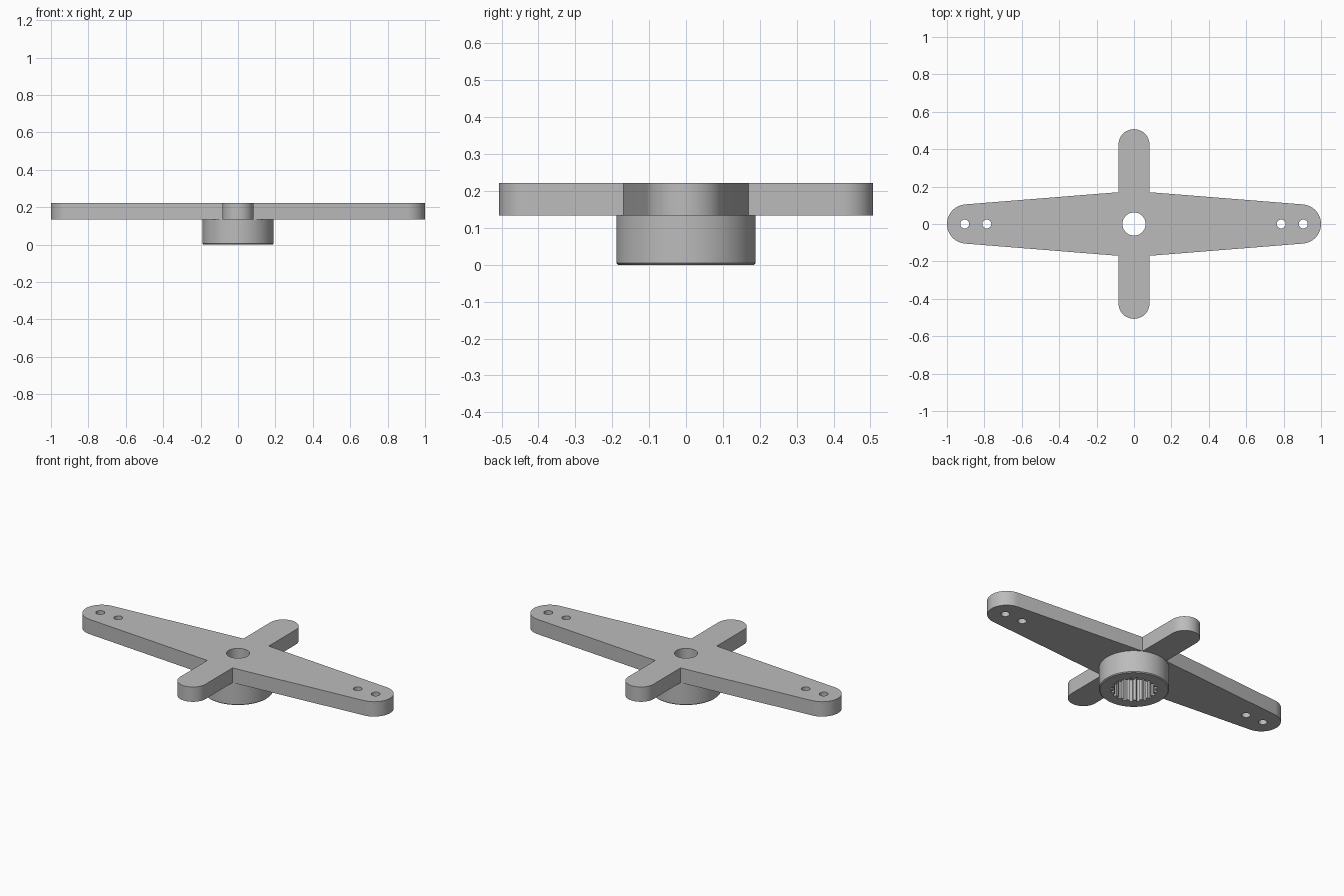
import bpy
import bmesh
from math import sin, cos, pi, radians

if "Cube" in bpy.data.objects:
    bpy.data.objects.remove(bpy.data.objects["Cube"])

PLATE_Z, TOP_Z = 0.134, 0.222
TEETH = 20

grey = bpy.data.materials.new("grey plastic")
grey.diffuse_color = (0.5, 0.5, 0.5, 1)
grey.use_nodes = True
grey.node_tree.nodes["Principled BSDF"].inputs["Base Color"].default_value = (0.5, 0.5, 0.5, 1)


def arc(cx, cy, r, start, end, steps):
    """Points along an arc, both ends included, angles in degrees."""
    angles = [radians(start + (end - start) * i / steps) for i in range(steps + 1)]
    return [(cx + r * cos(a), cy + r * sin(a)) for a in angles]


def circle(cx, cy, r, steps):
    return arc(cx, cy, r, 0, 360, steps)[:-1]


def prism(name, loops, z0, z1):
    """Extrude an outline with holes into a solid."""
    bm = bmesh.new()
    edges = []
    for loop in loops:
        verts = [bm.verts.new((x, y, z0)) for x, y in loop]
        edges += [bm.edges.new((a, b)) for a, b in zip(verts, verts[1:] + verts[:1])]
    bmesh.ops.triangle_fill(bm, edges=edges, use_beauty=True, use_dissolve=False)
    moved = bmesh.ops.extrude_face_region(bm, geom=bm.faces[:], use_keep_orig=True)["geom"]
    bmesh.ops.translate(bm, vec=(0, 0, z1 - z0),
                        verts=[g for g in moved if isinstance(g, bmesh.types.BMVert)])
    bmesh.ops.recalc_face_normals(bm, faces=bm.faces[:])
    mesh = bpy.data.meshes.new(name)
    bm.to_mesh(mesh)
    bm.free()
    mesh.materials.append(grey)
    obj = bpy.data.objects.new(name, mesh)
    bpy.context.collection.objects.link(obj)
    return obj


def smooth(obj):
    bpy.ops.object.select_all(action="DESELECT")
    obj.select_set(True)
    bpy.context.view_layer.objects.active = obj
    bpy.ops.object.shade_smooth_by_angle(angle=radians(30))


# Cross-shaped plate: tapered long arms, straight short arms
half = [(0.083, -0.17)] + arc(0.895, 0, 0.105, -85, 85, 24) + [(0.083, 0.17)]
half += arc(0, 0.424, 0.083, 0, 180, 24)
outline = half + [(-x, -y) for x, y in half]
holes = [circle(0, 0, 0.062, 40)]
for side in (-1, 1):
    for x in (0.787, 0.905):
        holes.append(circle(side * x, 0, 0.024, 24))
smooth(prism("cross_arm_plate", [outline] + holes, PLATE_Z, TOP_Z))

# Hub collar with a toothed socket
socket = []
for i in range(TEETH):
    for step, r in ((0, 0.126), (0.4, 0.126), (0.5, 0.112), (0.9, 0.112)):
        a = 2 * pi * (i + step) / TEETH
        socket.append((r * cos(a), r * sin(a)))
hub = prism("hub_collar", [circle(0, 0, 0.189, 64), socket], 0, PLATE_Z)

# Small chamfer around the hub's lower rim
bm = bmesh.new()
bm.from_mesh(hub.data)
rim = [e for e in bm.edges if len(e.link_faces) == 2
       and all(v.co.z < 0.001 and v.co.xy.length > 0.18 for v in e.verts)]
bmesh.ops.bevel(bm, geom=rim, offset=0.005, segments=1, affect="EDGES")
bm.to_mesh(hub.data)
bm.free()
smooth(hub)
